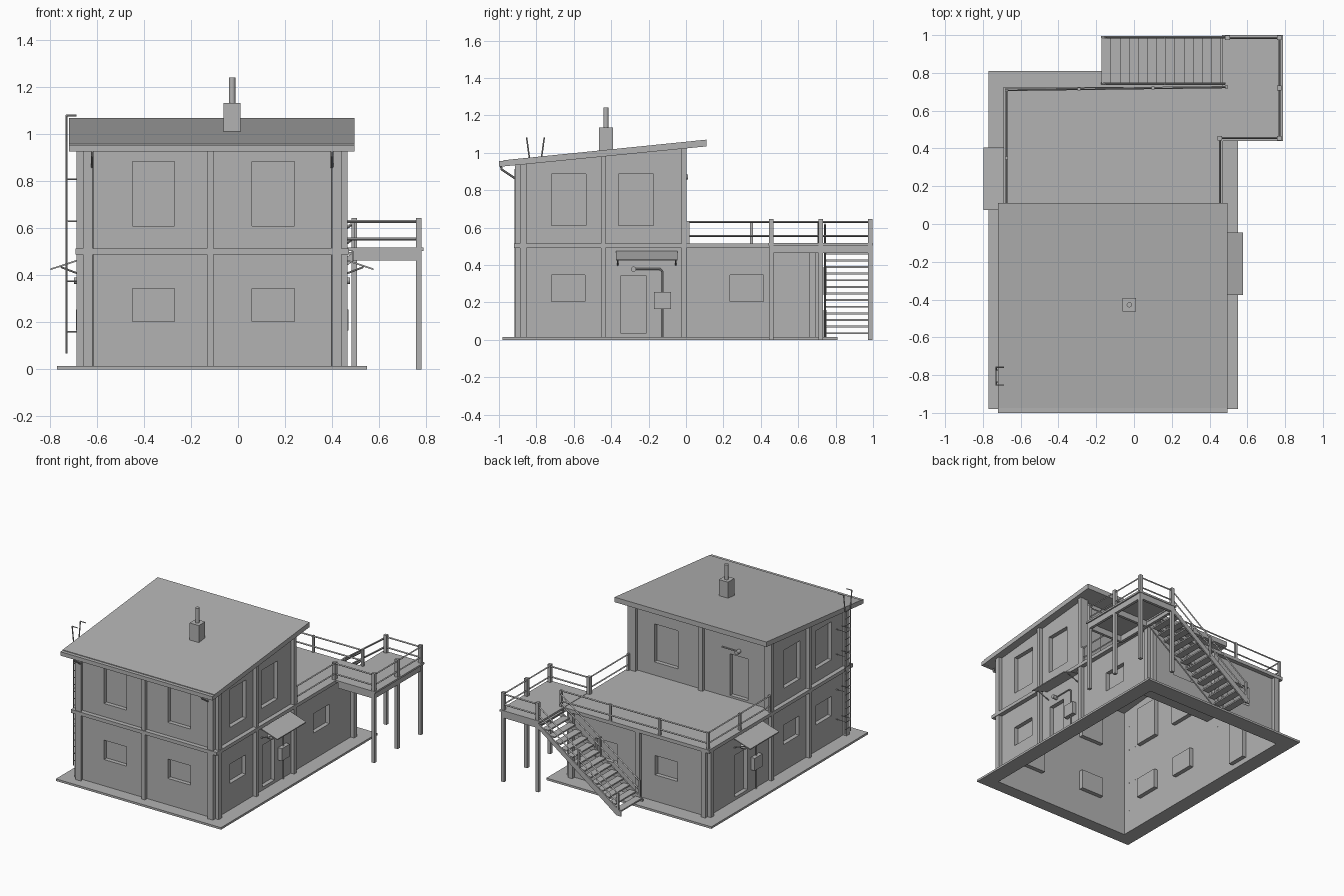
import bpy, bmesh
from math import radians
from mathutils import Vector

cube = bpy.data.objects.get("Cube")
if cube:
    bpy.data.objects.remove(cube)

grey = bpy.data.materials.new("plain_grey")
grey.use_nodes = True
GREY = (0.45, 0.45, 0.45, 1)
grey.diffuse_color = GREY
grey.node_tree.nodes["Principled BSDF"].inputs["Base Color"].default_value = GREY


def finish(name, bm):
    mesh = bpy.data.meshes.new(name)
    bm.to_mesh(mesh)
    bm.free()
    mesh.materials.append(grey)
    ob = bpy.data.objects.new(name, mesh)
    bpy.context.scene.collection.objects.link(ob)
    return ob


def prism(name, profile, axis, a, b):
    """Extrude a 2D profile along x (profile is y, z) or y (profile is x, z)."""
    bm = bmesh.new()
    put = (lambda p, t: (t, p[0], p[1])) if axis == "x" else (lambda p, t: (p[0], t, p[1]))
    ends = [[bm.verts.new(put(p, t)) for p in profile] for t in (a, b)]
    for ring in ends:
        bm.faces.new(ring)
    n = len(profile)
    for i in range(n):
        j = (i + 1) % n
        bm.faces.new((ends[0][i], ends[0][j], ends[1][j], ends[1][i]))
    bmesh.ops.recalc_face_normals(bm, faces=bm.faces)
    return finish(name, bm)


def box(name, x, y, z):
    return prism(name, [(x[0], z[0]), (x[1], z[0]), (x[1], z[1]), (x[0], z[1])], "y", *y)


def post(name, x, y, z0, z1, size=0.024):
    h = size / 2
    return box(name, (x - h, x + h), (y - h, y + h), (z0, z1))


def tube(name, points, r, sides=8):
    """Straight round bars joined end to end."""
    bm = bmesh.new()
    for a, b in zip(points, points[1:]):
        a, b = Vector(a), Vector(b)
        d = b - a
        turn = d.to_track_quat("Z", "Y").to_matrix().to_4x4()
        turn.translation = (a + b) / 2
        bmesh.ops.create_cone(bm, cap_ends=True, segments=sides, radius1=r, radius2=r,
                              depth=d.length + r, matrix=turn)
    ob = finish(name, bm)
    if sides > 4:
        ob.data.shade_smooth()
        ob.data.set_sharp_from_angle(angle=radians(40))
    return ob


def roof_under(y):
    return 0.935 + (y + 0.9) * 0.098


def wall(name, axis, plane, inward, span, z0, top, openings, depth=0.03):
    """Wall sheet whose openings (a0, a1, z0, z1) are pushed inward as recesses."""
    us = sorted(set(span) | {o[i] for o in openings for i in (0, 1)})
    zs = sorted({z0, top} | {o[i] for o in openings for i in (2, 3)})
    bm = bmesh.new()

    def vert(u, z, d):
        p = plane + inward * d
        x, y = (p, u) if axis == "x" else (u, p)
        return bm.verts.new((x, y, roof_under(y) if z == top and top > 0.9 else z))

    def quad(*pts):
        bm.faces.new([vert(*p) for p in pts])

    for a, b in zip(us, us[1:]):
        for c, e in zip(zs, zs[1:]):
            hole = any(o[0] <= a and b <= o[1] and o[2] <= c and e <= o[3] for o in openings)
            d = depth if hole else 0
            quad((a, c, d), (b, c, d), (b, e, d), (a, e, d))
    for a, b, c, e in openings:
        ring = [(a, c), (b, c), (b, e), (a, e)]
        for p, q in zip(ring, ring[1:] + ring[:1]):
            quad((*p, 0), (*q, 0), (*q, depth), (*p, depth))
    bmesh.ops.remove_doubles(bm, verts=bm.verts, dist=0.0005)
    bmesh.ops.recalc_face_normals(bm, faces=bm.faces)
    bm.faces.ensure_lookup_table()
    face = max(bm.faces, key=lambda f: f.calc_center_median()[0 if axis == "x" else 1] * -inward)
    if face.normal[0 if axis == "x" else 1] * inward > 0:
        bmesh.ops.reverse_faces(bm, faces=bm.faces)
    return finish(name, bm)


# Main wall planes and the projecting trim around them
XL, XR, YF, YM, YB = -0.66, 0.44, -0.888, -0.025, 0.695
T = 0.027
FLOOR = 0.515
LOW, HIGH = (0.205, 0.345), (0.61, 0.885)

# Foundation frame, open in the middle
box("foundation_front", (-0.77, 0.55), (-0.98, YF), (0, 0.015))
box("foundation_back", (-0.77, 0.55), (YB, 0.81), (0, 0.015))
box("foundation_left", (XR, 0.55), (YF, YB), (0, 0.015))
box("foundation_right", (-0.77, XL), (YF, YB), (0, 0.015))

# Walls with recessed windows and doors
front_x = [(-0.45, -0.27), (0.06, 0.24)]
side_y = [(-0.72, -0.535), (-0.36, -0.175)]
wall("front_wall", "y", YF, 1, (XL, XR), 0, 0.95, [(*u, *z) for u in front_x for z in (LOW, HIGH)])
wall("back_lower_wall", "y", YB, -1, (XL, XR), 0, 0.5, [(-0.42, -0.24, *LOW), (0.06, 0.24, *LOW)])
wall("back_upper_wall", "y", YM, -1, (XL, XR), 0.5, 0.95,
     [(0.08, 0.27, *HIGH), (-0.48, -0.335, 0.53, 0.83)])
wall("left_lower_wall", "x", XR, -1, (YF, YB), 0, 0.5,
     [(-0.72, -0.54, *LOW), (0.235, 0.415, *LOW), (-0.35, -0.21, 0.037, 0.34)])
wall("right_lower_wall", "x", XL, 1, (YF, YB), 0, 0.5,
     [(-0.72, -0.54, *LOW), (-0.35, -0.17, *LOW), (0.24, 0.38, 0.037, 0.34)])
for name, plane, inward in (("left", XR, -1), ("right", XL, 1)):
    wall(name + "_upper_wall", "x", plane, inward, (YF, YM), 0.5, 0.95, [(*u, *HIGH) for u in side_y])

# Pilasters on every wall
W = 0.036
for x in (XL, -0.132, XR - W):
    box("front_pilaster", (x, x + W * (0.75 if x == -0.132 else 1)), (YF - T, YF), (0.015, roof_under(YF)))
    box("back_upper_pilaster", (x, x + W), (YM, YM + T), (FLOOR, roof_under(YM)))
    box("back_lower_pilaster", (x, x + W), (YB, YB + T), (0.015, 0.5))
for x in ((XL - T, XL), (XR, XR + T)):
    for y, w, z in ((YF, W, 0), (-0.455, 0.025, 0), (YM, T, 0), (YB - W, W, 0.5)):
        ya, yb = y, y + w
        top = (lambda v: z) if z else roof_under
        prism("side_pilaster", [(ya, 0.015), (yb, 0.015), (yb, top(yb)), (ya, top(ya))], "x", *x)

# Floor band round the front block and terrace slab behind it
X0, X1 = XL - T - 0.005, XR + T + 0.005
box("front_floor_band", (X0, X1), (YF - T - 0.005, YF), (0.49, FLOOR))
for x in ((X0, XL), (XR, X1)):
    box("side_floor_band", x, (YF, YM), (0.49, FLOOR))
box("terrace_slab", (X0, X1), (YM, YB + T + 0.003), (0.49, FLOOR))

# Sloping roof, gutter and struts
prism("roof", [(-0.975, 0.927), (0.11, 1.034), (0.11, 1.07), (-0.975, 0.96)], "x", -0.72, 0.495)
box("gutter", (-0.72, 0.495), (-1.0, -0.972), (0.927, 0.955))
for x in (-0.62, 0.4):
    tube("gutter_strut", [(x, -0.99, 0.93), (x, -0.985, 0.91), (x, -0.91, 0.86)], 0.006)
    tube("downpipe", [(x, -0.912, 0.91), (x, -0.912, 0.015)], 0.005)

# Chimney with flue
post("chimney", -0.025, -0.428, 0.99, 1.135, 0.073)
tube("flue", [(-0.025, -0.428, 1.1), (-0.025, -0.428, 1.235)], 0.014, 12)

# Side entrances: canopy, brackets, meter box, lamp and conduit
for s, wx, tx, flip in ((1, XR, X1, lambda y: y), (-1, XL, X0, lambda y: 0.03 - y)):
    y0, y1 = sorted((flip(-0.375), flip(-0.045)))
    ends = [(wx, 0.468), (tx + s * 0.105, 0.423)]
    prism("canopy", ends + [(x, z + 0.007) for x, z in reversed(ends)], "y", y0, y1)
    for y in (y0 + 0.01, y1 - 0.01):
        tube("canopy_bracket", [(wx, y, 0.4), (tx + s * 0.06, y, 0.435)], 0.004, 6)
    a, b = sorted((flip(-0.17), flip(-0.08)))
    box("meter_box", tuple(sorted((wx, wx + s * 0.03))), (a, b), (0.165, 0.255))
    px = wx + s * 0.01
    tube("conduit", [(px, flip(-0.28), 0.378), (px, flip(-0.14), 0.378),
                     (px, flip(-0.125), 0.365), (px, flip(-0.125), 0.015)], 0.005)
    tube("entrance_lamp", [(wx, flip(-0.28), 0.378), (wx + s * 0.03, flip(-0.28), 0.378)], 0.014, 12)
tube("terrace_lamp", [(-0.41, YM, 0.87), (-0.41, YM + 0.03, 0.87)], 0.014, 12)
tube("terrace_conduit", [(-0.41, YM + 0.01, 0.87), (-0.28, YM + 0.01, 0.87)], 0.005)

# Landing on posts
box("landing", (XR + T, 0.79), (0.44, 1.0), (0.505, 0.518))
for y in (0.455, 0.72, 0.985):
    box("landing_beam", (0.49, 0.77), (y - 0.01, y + 0.01), (0.463, 0.505))
for x in (0.495, 0.77):
    box("landing_edge_beam", (x - 0.01, x + 0.01), (0.455, 0.985), (0.463, 0.505))
corners = [(0.77, 0.455), (0.77, 0.72), (0.77, 0.985), (0.495, 0.985)]
for x, y in corners:
    post("landing_post", x, y, 0, 0.645)


# Railings of the landing and terrace
def railing(name, path):
    for z in (0.555, 0.63):
        tube(name, [(x, y, z) for x, y in path], 0.006, 4)


railing("landing_rail", [(0.455, 0.0), (0.455, 0.455)] + corners)
railing("terrace_rail", [(0.49, 0.725), (-0.675, 0.71), (-0.675, 0.0)])
post("terrace_corner_post", 0.455, 0.455, FLOOR, 0.64)
for x, y in [(0.455, 0.01), (-0.675, 0.01), (-0.675, 0.35), (-0.675, 0.71), (-0.29, 0.715), (0.1, 0.72), (0.49, 0.725)]:
    post("terrace_rail_post", x, y, FLOOR, 0.635, 0.016)

# Open stair up to the landing
STEPS = 14
BOTTOM, TOP = Vector((-0.15, 0, 0.03)), Vector((0.48, 0, 0.49))
for i in range(STEPS):
    p = BOTTOM.lerp(TOP, i / (STEPS - 1))
    box("stair_tread", (p.x - 0.022, p.x + 0.03), (0.745, 0.985), (p.z, p.z + 0.01))
for y in (0.738, 0.984):
    ends = [(-0.175, 0.0), (-0.14, 0.0), (0.5, 0.468), (0.5, 0.505), (-0.175, 0.03)]
    prism("stair_stringer", ends, "y", y, y + 0.01)
    for h in (0.06, 0.125):
        tube("stair_handrail", [(v.x, y + 0.005, v.z + h) for v in (BOTTOM, TOP)], 0.006, 4)
    for t in (0.0, 0.5):
        p = BOTTOM.lerp(TOP, t)
        post("stair_rail_post", p.x, y + 0.005, p.z - 0.02, p.z + 0.13, 0.014)

# Roof ladder with flared, hooked tops
ladder = -0.73
for s in (-1, 1):
    y = -0.805 + s * 0.032
    tube("ladder_rail", [(ladder, y, 0.07), (ladder, y, 0.97), (ladder, y + s * 0.015, 1.08),
                         (-0.69, y + s * 0.015, 1.08)], 0.004, 6)
    for z in (0.16, 0.375, 0.63, 0.81):
        tube("ladder_bracket", [(ladder, y, z), (XL, y, z)], 0.003, 6)
for i in range(18):
    z = 0.1 + i * 0.05
    tube("ladder_rung", [(ladder, -0.837, z), (ladder, -0.773, z)], 0.003, 6)
